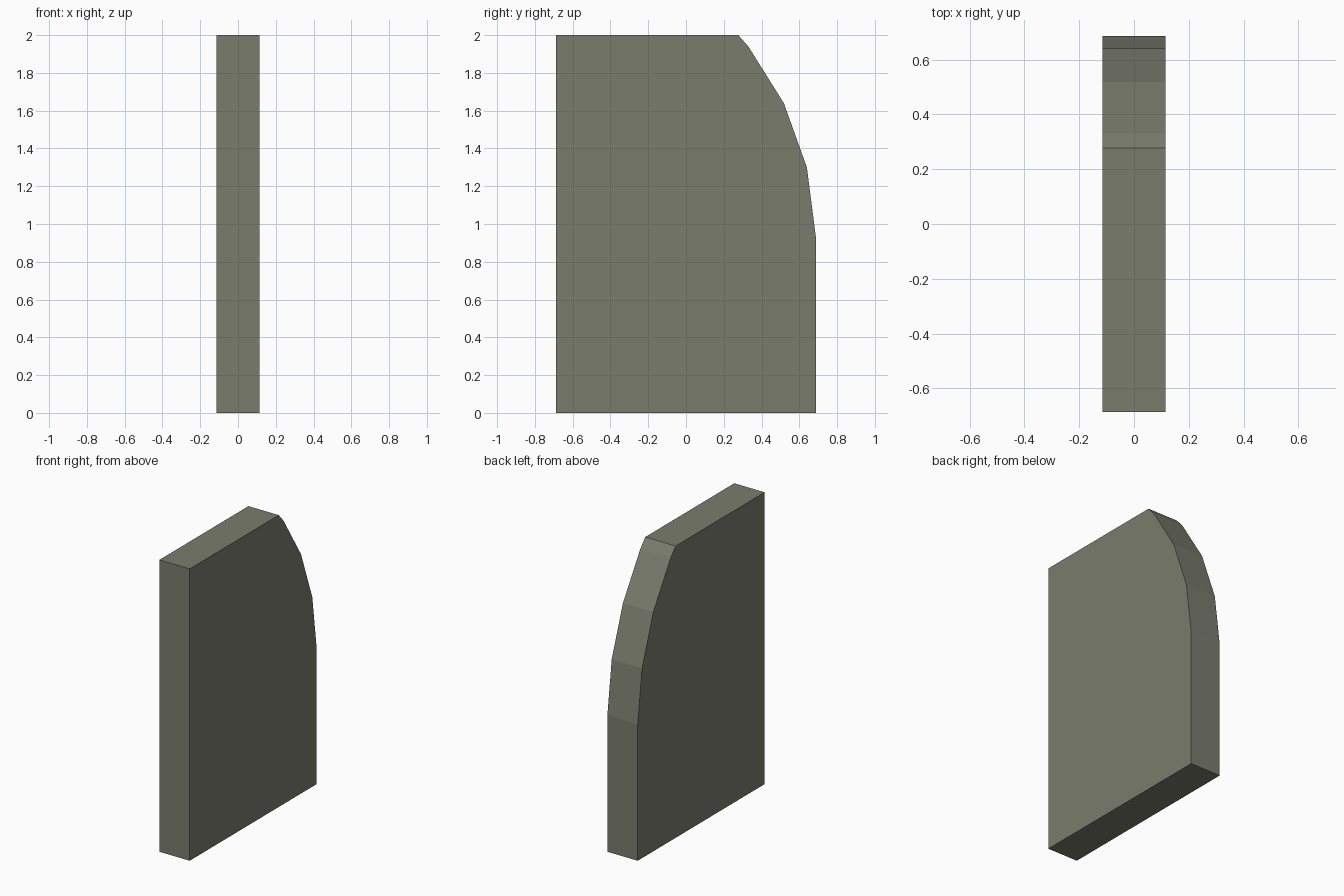
import bpy, bmesh

if "Cube" in bpy.data.objects:
    bpy.data.objects.remove(bpy.data.objects["Cube"])

# Side profile (y, z): square front edge, faceted curved back top corner
PROFILE = [(-0.687, 0), (0.687, 0), (0.687, 0.935), (0.64, 1.30),
           (0.518, 1.64), (0.33, 1.94), (0.277, 2.0), (-0.687, 2.0)]
HALF_WIDTH = 0.115

stone = bpy.data.materials.new("grey_green_stone")
stone.diffuse_color = (0.195, 0.202, 0.153, 1)
stone.use_nodes = True
stone.node_tree.nodes["Principled BSDF"].inputs["Base Color"].default_value = stone.diffuse_color

# Slab: profile face extruded across x
bm = bmesh.new()
side = bm.faces.new([bm.verts.new((-HALF_WIDTH, y, z)) for y, z in PROFILE])
ext = bmesh.ops.extrude_face_region(bm, geom=[side], use_keep_orig=True)
moved = [v for v in ext["geom"] if isinstance(v, bmesh.types.BMVert)]
bmesh.ops.translate(bm, verts=moved, vec=(2 * HALF_WIDTH, 0, 0))
bmesh.ops.recalc_face_normals(bm, faces=bm.faces)

mesh = bpy.data.meshes.new("slab")
bm.to_mesh(mesh)
bm.free()
mesh.materials.append(stone)
slab = bpy.data.objects.new("slab", mesh)
bpy.context.collection.objects.link(slab)
